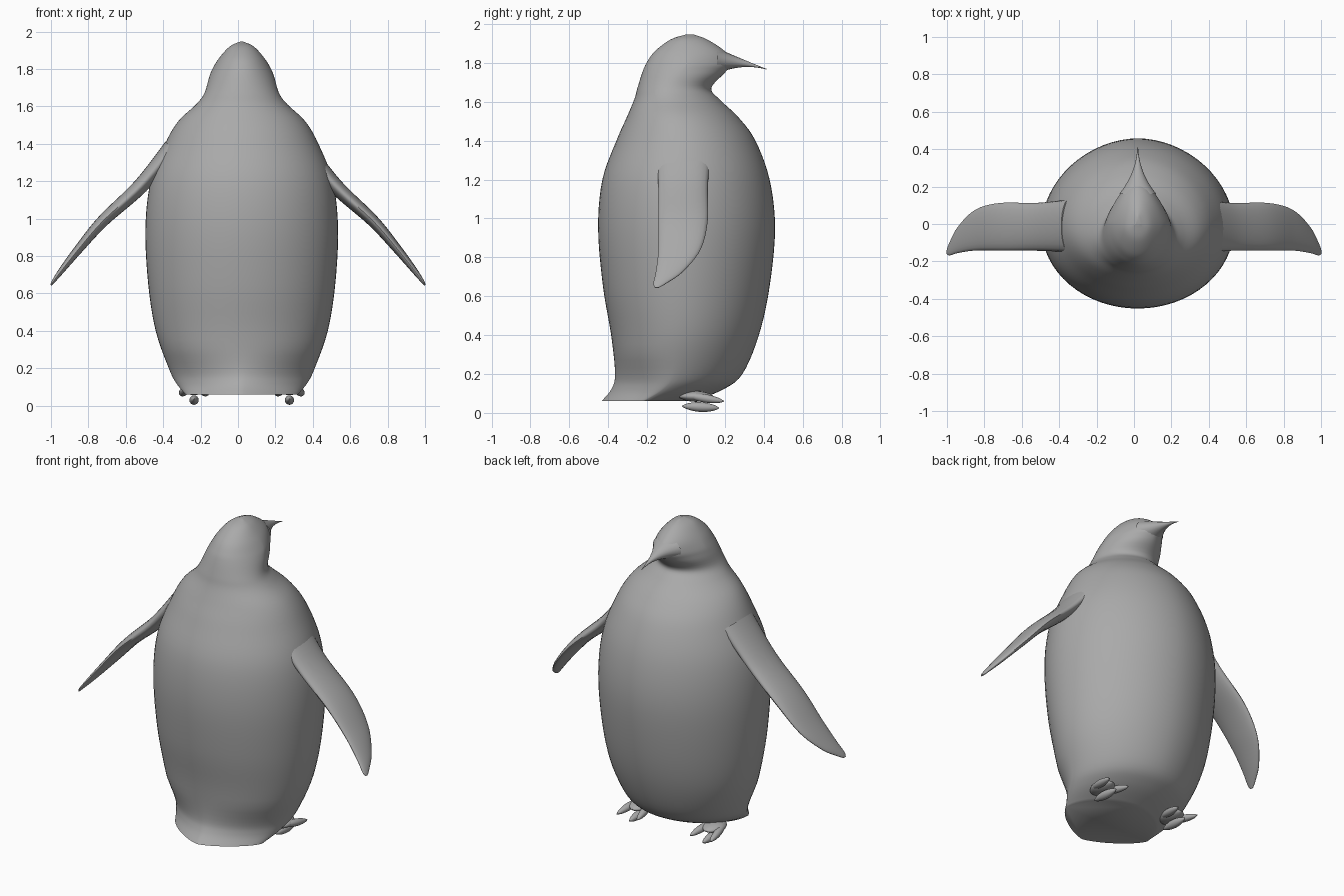
import bpy, bmesh, math
from mathutils import Vector

cube = bpy.data.objects.get("Cube")
if cube:
    bpy.data.objects.remove(cube, do_unlink=True)

shade = (0.4, 0.4, 0.4, 1)
grey = bpy.data.materials.new("plain grey")
grey.use_nodes = True
grey.diffuse_color = shade
grey.node_tree.nodes["Principled BSDF"].inputs["Base Color"].default_value = shade

midline = 0.02


def loft(name, rings):
    """Skin closed rings of points, cap both ends and smooth."""
    bm = bmesh.new()
    loops = [[bm.verts.new(point) for point in ring] for ring in rings]
    count = len(loops[0])
    for lower, upper in zip(loops, loops[1:]):
        for i in range(count):
            j = (i + 1) % count
            bm.faces.new((lower[i], lower[j], upper[j], upper[i]))
    bm.faces.new(loops[0][::-1])
    bm.faces.new(loops[-1])
    bmesh.ops.recalc_face_normals(bm, faces=bm.faces)
    mesh = bpy.data.meshes.new(name)
    bm.to_mesh(mesh)
    bm.free()
    mesh.materials.append(grey)
    part = bpy.data.objects.new(name, mesh)
    bpy.context.collection.objects.link(part)
    bpy.ops.object.select_all(action="DESELECT")
    part.select_set(True)
    bpy.context.view_layer.objects.active = part
    bpy.ops.object.shade_smooth_by_angle(angle=math.radians(50))


def spline(rows, steps):
    """Fill in rows between the given ones along a smooth curve."""
    rows = [Vector(row) for row in rows]
    padded = [rows[0]] + rows + [rows[-1]]
    filled = []
    for a, b, c, d in zip(padded, padded[1:], padded[2:], padded[3:]):
        for k in range(steps):
            t = k / steps
            bend = (a * 2 - b * 5 + c * 4 - d) * t + (b * 3 - a - c * 3 + d) * t * t
            filled.append(b + ((c - a) + bend) * t / 2)
    return filled + [rows[-1]]


def around(count):
    """Cosine and sine of evenly spaced angles."""
    angles = [math.tau * i / count for i in range(count)]
    return [(math.cos(angle), math.sin(angle)) for angle in angles]


def power(value, exponent):
    return math.copysign(abs(value) ** exponent, value)


def body_ring(z, half, back, front):
    """Level slice: pinched to a tail at the base, pointed towards the beak."""
    middle = (back + front) / 2 - 0.02
    round_back = 2 - 0.8 * max(0, 1 - z / 0.3)
    round_front = 1.9 - 0.4 * math.exp(-((z - 1.8) / 0.06) ** 2)
    ring = []
    for c, s in around(64):
        exponent = 2 / (round_front if s > 0 else round_back)
        reach = front - middle if s > 0 else middle - back
        ring.append((midline + half * power(c, exponent),
                     middle + reach * power(s, exponent), z))
    return ring


# Body and head: height, half width, back, front
outline = [
    (0.06, 0.3, -0.435, 0.04), (0.12, 0.35, -0.385, 0.19),
    (0.2, 0.39, -0.365, 0.29), (0.4, 0.46, -0.385, 0.375),
    (0.65, 0.5, -0.427, 0.43), (0.95, 0.515, -0.452, 0.458),
    (1.2, 0.487, -0.43, 0.43), (1.4, 0.41, -0.358, 0.357),
    (1.52, 0.34, -0.305, 0.27), (1.61, 0.245, -0.267, 0.175),
    (1.67, 0.2, -0.25, 0.13), (1.75, 0.176, -0.225, 0.2),
    (1.8, 0.157, -0.203, 0.24), (1.86, 0.12, -0.16, 0.2),
    (1.92, 0.065, -0.08, 0.11), (1.946, 0.01, 0, 0.04),
]
loft("body", [body_ring(*row) for row in spline(outline, 5)])


def upright_ring(x, y, z, width, height):
    """Elliptical slice facing along y."""
    return [(x + width * c, y, z + height * s) for c, s in around(16)]


# Beak: quickly thinning and drooping to its tip
beak = []
for k in range(17):
    f = k / 16
    beak.append(upright_ring(midline, 0.16 + 0.253 * f, 1.81 - 0.042 * f * f,
                             0.085 * (1 - f) ** 2.2 + 0.012 * (1 - f) + 0.002,
                             0.055 * (1 - f) ** 1.8 + 0.008 * (1 - f) + 0.002))
loft("beak", beak)

# Wings: distance out, height, leading edge, trailing edge
wing = spline([(0.35, 1.38, 0.13, -0.15), (0.52, 1.175, 0.113, -0.143),
               (0.72, 0.99, 0.112, -0.142), (0.85, 0.84, 0.075, -0.142),
               (0.94, 0.727, -0.015, -0.155), (0.985, 0.667, -0.1, -0.168),
               (1, 0.644, -0.14, -0.16)], 6)


def wing_rings(side):
    rings = []
    last = len(wing) - 1
    for k, (x, z, lead, trail) in enumerate(wing):
        before, after = wing[max(k - 1, 0)], wing[min(k + 1, last)]
        along = (after - before).xy.normalized()
        thick = 0.004 + 0.046 * (1 - k / last) ** 1.2
        rings.append([(side * (x - along.y * thick * s),
                       (lead + trail) / 2 + (lead - trail) / 2 * c,
                       z + along.x * thick * s) for c, s in around(24)])
    return rings


def foot_rings(x, back, length, start, drop, spread, width, height):
    """Rounded slices that swell, then taper while running forward."""
    rings = []
    for k in range(13):
        f = k / 12
        swell = 0.1 + 0.9 * math.sin(math.pi * f) ** 0.7
        rings.append(upright_ring(x + spread * f, back + length * f, start - drop * f,
                                  width * swell, height * swell))
    return rings


for side, label in ((1, "left"), (-1, "right")):
    loft(label + "_wing", wing_rings(side))

    # Foot pad and three toes, the middle one lowest
    x = midline + side * 0.255
    loft(label + "_foot", foot_rings(x, -0.04, 0.18, 0.085, 0, 0, 0.065, 0.028))
    loft(label + "_middle_toe", foot_rings(x, -0.02, 0.19, 0.035, 0.01, 0, 0.025, 0.025))
    for toe, turn in (("inner", -side), ("outer", side)):
        loft(label + "_" + toe + "_toe",
             foot_rings(x + turn * 0.04, 0, 0.195, 0.09, 0.03, turn * 0.03, 0.023, 0.022))
